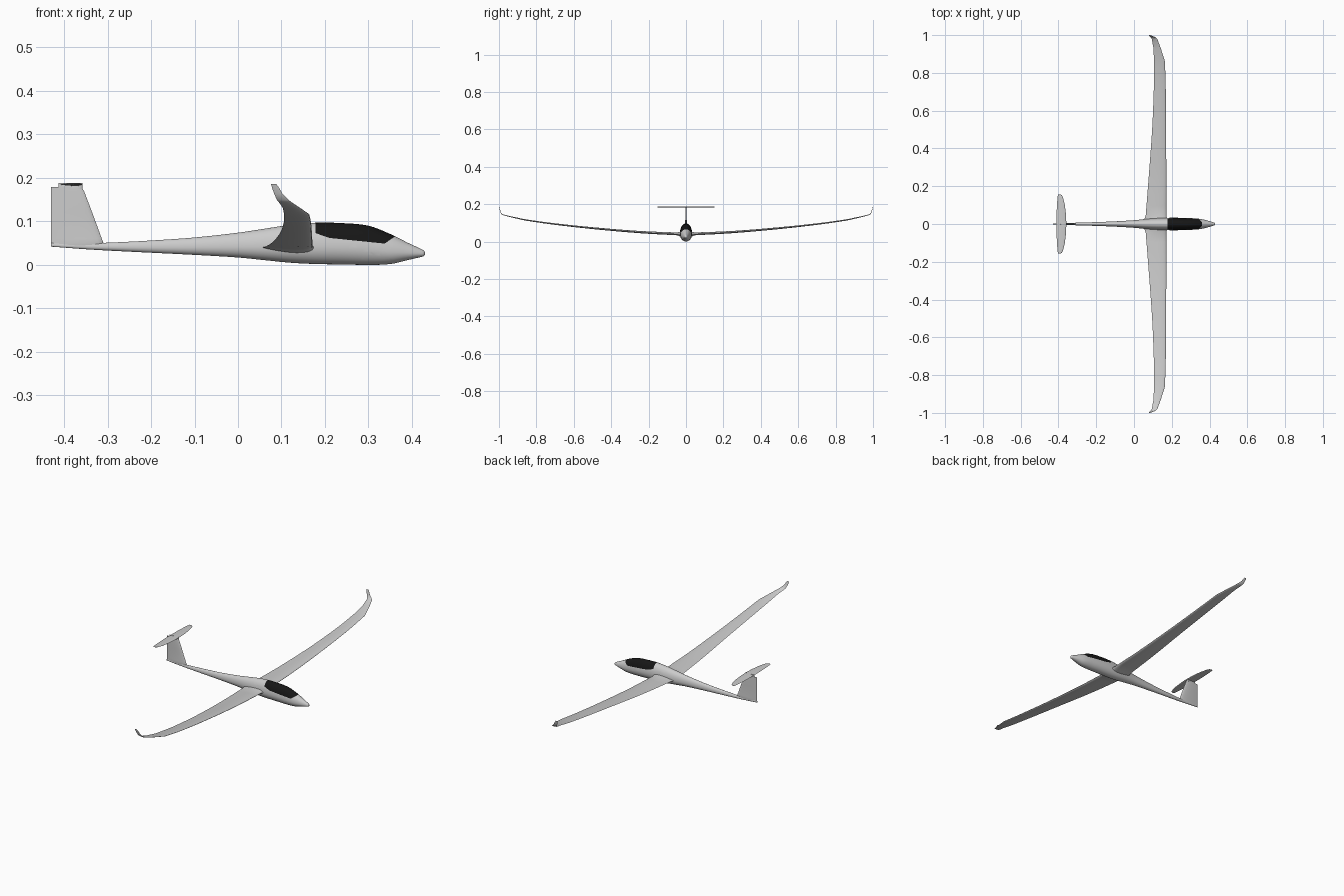
import bpy, bmesh, math
from mathutils import Vector

if "Cube" in bpy.data.objects:
    bpy.data.objects.remove(bpy.data.objects["Cube"])


def finish(bm, name, color=None, mirror=False, angle=40):
    bmesh.ops.recalc_face_normals(bm, faces=bm.faces)
    mesh = bpy.data.meshes.new(name)
    bm.to_mesh(mesh)
    bm.free()
    ob = bpy.data.objects.new(name, mesh)
    bpy.context.collection.objects.link(ob)
    if color:
        mat = bpy.data.materials.new(name + "_paint")
        mat.diffuse_color = color
        mat.use_nodes = True
        mat.node_tree.nodes["Principled BSDF"].inputs["Base Color"].default_value = mat.diffuse_color
        mesh.materials.append(mat)
    if mirror:
        mod = ob.modifiers.new("mirror", 'MIRROR')
        mod.use_axis = (False, True, False)
    bpy.ops.object.select_all(action='DESELECT')
    ob.select_set(True)
    bpy.context.view_layer.objects.active = ob
    bpy.ops.object.shade_smooth_by_angle(angle=math.radians(angle))
    return ob


def loft(rings, cap_start=True, cap_end=True):
    bm = bmesh.new()
    loops = [[bm.verts.new(p) for p in ring] for ring in rings]
    n = len(loops[0])
    for a, b in zip(loops, loops[1:]):
        for i in range(n):
            j = (i + 1) % n
            bm.faces.new((a[i], a[j], b[j], b[i]))
    if cap_start:
        bm.faces.new(loops[0])
    if cap_end:
        bm.faces.new(loops[-1])
    return bm


def refine(stations, steps):
    # smooth interpolation between stations keyed on their first value
    def slope(i):
        a, b = stations[max(i - 1, 0)], stations[min(i + 1, len(stations) - 1)]
        return [(q - p) / (b[0] - a[0]) for p, q in zip(a, b)]
    out = []
    for i in range(len(stations) - 1):
        p, q, m, k = stations[i], stations[i + 1], slope(i), slope(i + 1)
        d = q[0] - p[0]
        for s in range(steps):
            t = s / steps
            out.append([(2*t**3 - 3*t*t + 1) * p[c] + (t**3 - 2*t*t + t) * d * m[c]
                        + (3*t*t - 2*t**3) * q[c] + (t**3 - t*t) * d * k[c]
                        for c in range(len(p))])
    return out + [list(stations[-1])]


def foil(lead, trail, y, z, thick, cant=0, n=10):
    # streamlined section with its chord along x, cant turns the thickness direction
    c = math.radians(cant)
    up = Vector((0, -math.sin(c), math.cos(c)))
    ring = []
    for i in range(2 * n):
        a = math.pi * i / n
        u = (1 - math.cos(a)) / 2
        h = 5 * (0.2969*math.sqrt(u) - 0.126*u - 0.3516*u*u + 0.2843*u**3 - 0.1015*u**4)
        h = max(h, 0.03) if 0 < i % n else h
        sign = 1 if i <= n else -1
        ring.append(Vector((lead + (trail - lead) * u, y, z)) + up * (sign * h * thick))
    return ring


# fuselage stations: x, bottom, top, half width
body = [(-0.43, 0.042, 0.050, 0.002), (-0.35, 0.036, 0.050, 0.005),
        (-0.30, 0.033, 0.051, 0.007), (-0.20, 0.028, 0.056, 0.010),
        (-0.10, 0.023, 0.063, 0.014), (0.00, 0.017, 0.074, 0.020),
        (0.06, 0.011, 0.083, 0.026), (0.12, 0.005, 0.092, 0.031),
        (0.18, 0.002, 0.097, 0.033), (0.24, 0.001, 0.096, 0.033),
        (0.30, 0.000, 0.090, 0.031), (0.35, 0.002, 0.071, 0.027),
        (0.39, 0.011, 0.051, 0.018), (0.42, 0.018, 0.037, 0.009),
        (0.427, 0.020, 0.033, 0.006), (0.43, 0.024, 0.029, 0.002)]


def body_ring(x, low, high, width, n=32):
    mid = low + 0.42 * (high - low)
    ring = []
    for i in range(n):
        a = 2 * math.pi * i / n
        c = math.cos(a)
        ring.append((x, width * math.sin(a), mid + c * (high - mid if c > 0 else mid - low)))
    return ring


# canopy outline in side view
outline = [(0.178, 0.13), (0.178, 0.073), (0.21, 0.062), (0.337, 0.049), (0.365, 0.068)]


def inside(p):
    return all((b[0]-a[0]) * (p.z-a[1]) - (b[1]-a[1]) * (p.x-a[0]) > 0
               for a, b in zip(outline, outline[1:]))


bm = loft([body_ring(*s) for s in refine(body, 4)])
for a, b in zip(outline, outline[1:]):
    bmesh.ops.bisect_plane(bm, geom=bm.verts[:] + bm.edges[:] + bm.faces[:], dist=1e-5,
                           plane_co=(a[0], 0, a[1]), plane_no=(a[1]-b[1], 0, b[0]-a[0]))
bmesh.ops.recalc_face_normals(bm, faces=bm.faces)
glass = bm.copy()
for part, keep in ((bm, False), (glass, True)):
    drop = [f for f in part.faces if inside(f.calc_center_median()) != keep]
    bmesh.ops.delete(part, geom=drop, context='FACES')
finish(bm, "fuselage")
finish(glass, "canopy", (0.008, 0.008, 0.008, 1))

# wing with root fairing: y, lead, trail, z, thickness
wing = [(0.045, 0.171, 0.062, 0.041, 0.015), (0.25, 0.171, 0.078, 0.051, 0.012),
        (0.50, 0.170, 0.096, 0.072, 0.010), (0.72, 0.168, 0.105, 0.096, 0.008),
        (0.86, 0.164, 0.106, 0.116, 0.007)]
rings = [foil(0.176, 0.054, 0.0, 0.040, 0.030), foil(0.174, 0.057, 0.033, 0.040, 0.024)]
rings += [foil(l, t, y, z, h) for y, l, t, z, h in refine(wing, 4)]
rings += [foil(0.142, 0.103, 0.93, 0.131, 0.005, 12),
          foil(0.123, 0.094, 0.98, 0.144, 0.004, 30),
          foil(0.116, 0.089, 0.988, 0.150, 0.003, 60),
          foil(0.102, 0.083, 0.993, 0.164, 0.003, 75),
          foil(0.094, 0.078, 0.997, 0.178, 0.002, 75),
          foil(0.088, 0.076, 0.999, 0.186, 0.001, 75)]
finish(loft(rings, cap_start=False), "wing", mirror=True)

# tail fin, with a small flare where it meets the boom
fin = [(0.042, -0.315, 0.008), (0.050, -0.309, 0.011), (0.060, -0.313, 0.009),
       (0.120, -0.335, 0.008), (0.170, -0.354, 0.007), (0.179, -0.360, 0.006)]
finish(loft([foil(l, -0.43, 0, z, h, 90) for z, l, h in fin]), "tail_fin")

# tailplane
plane = [(0.0, -0.358, -0.410, 0.007), (0.05, -0.360, -0.410, 0.006),
         (0.10, -0.366, -0.408, 0.005), (0.14, -0.376, -0.405, 0.004),
         (0.152, -0.382, -0.403, 0.003), (0.157, -0.390, -0.401, 0.001)]
finish(loft([foil(l, t, y, 0.185, h) for y, l, t, h in plane], cap_start=False),
       "tailplane", mirror=True)

# fairing joining the fin and the tailplane
finish(loft([foil(-0.358, -0.413, 0, z, h, 90) for z, h in
             ((0.174, 0.007), (0.184, 0.006), (0.188, 0.003))]), "tail_fairing")
